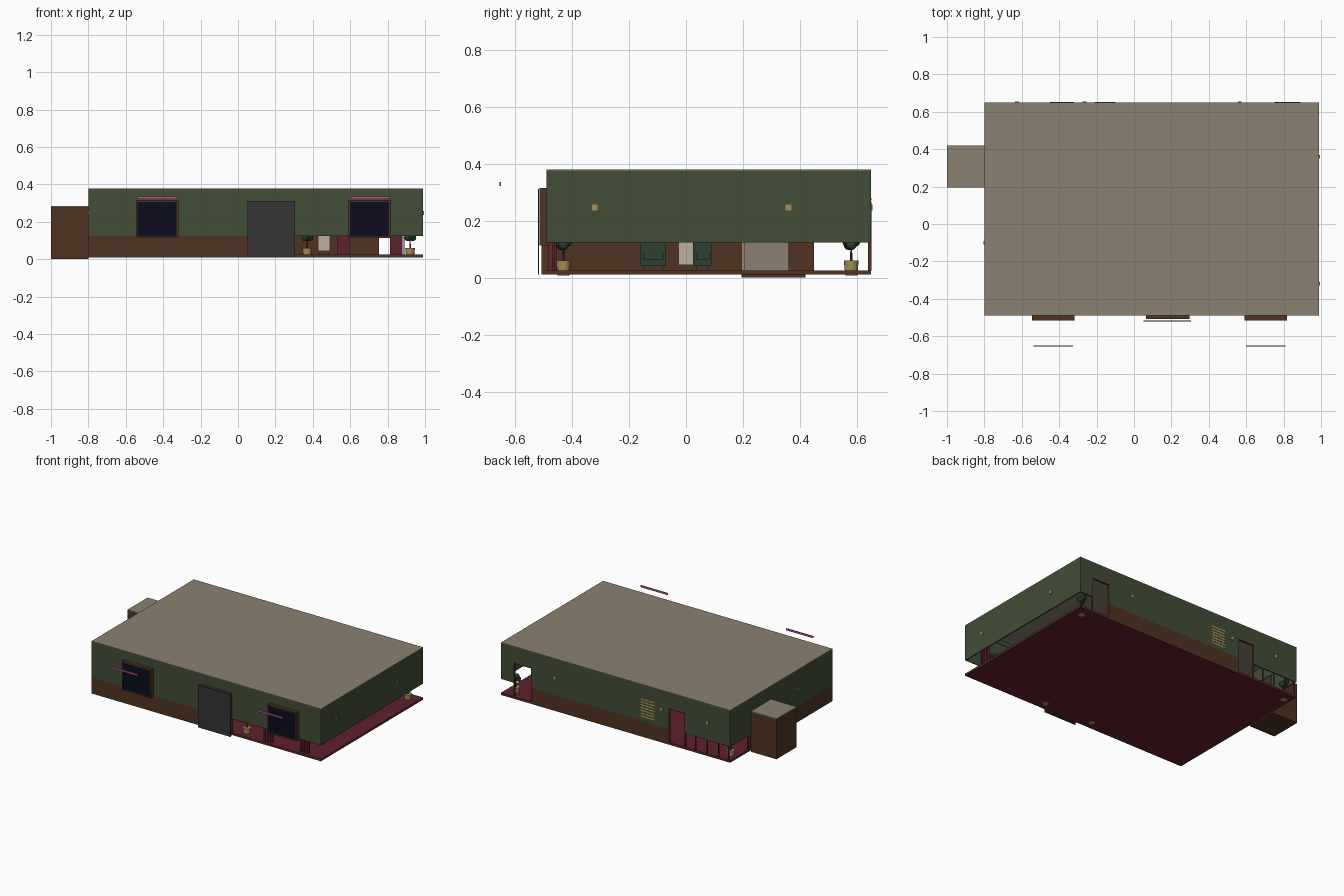
import bpy, bmesh, math
from mathutils import Matrix

if "Cube" in bpy.data.objects:
    bpy.data.objects.remove(bpy.data.objects["Cube"])


def lin(c):
    c /= 255
    return c / 12.92 if c <= 0.04045 else ((c + 0.055) / 1.055) ** 2.4


def mat(name, r, g, b):
    m = bpy.data.materials.new(name)
    m.diffuse_color = (lin(r), lin(g), lin(b), 1)
    m.use_nodes = True
    m.node_tree.nodes["Principled BSDF"].inputs["Base Color"].default_value = m.diffuse_color
    return m


BEIGE = mat("beige plaster", 139, 129, 112)
GREEN = mat("olive wall", 66, 77, 53)
BROWN = mat("brown wood", 80, 52, 34)
MAROON = mat("maroon carpet", 96, 32, 45)
CHAR = mat("charcoal door", 53, 53, 53)
NAVY = mat("navy glass", 12, 12, 32)
PINK = mat("pink neon", 190, 88, 140)
GOLD = mat("dull gold", 168, 143, 90)
LEAF = mat("dark leaf green", 44, 64, 50)
CREAM = mat("cream", 186, 176, 158)


def finish(name, bm, mats):
    me = bpy.data.meshes.new(name)
    bm.to_mesh(me)
    bm.free()
    for m in mats:
        me.materials.append(m)
    ob = bpy.data.objects.new(name, me)
    bpy.context.collection.objects.link(ob)
    return ob


def boxes(name, m, *bounds):
    """One object from boxes given as x0, x1, y0, y1, z0, z1."""
    bm = bmesh.new()
    for x0, x1, y0, y1, z0, z1 in bounds:
        M = Matrix.Translation(((x0 + x1) / 2, (y0 + y1) / 2, (z0 + z1) / 2)) \
            @ Matrix.Diagonal((x1 - x0, y1 - y0, z1 - z0, 1))
        bmesh.ops.create_cube(bm, size=1, matrix=M)
    return finish(name, bm, [m])


X0, X1, Y0, Y1 = -0.8, 0.99, -0.49, 0.65   # room outline
T = 0.008                                  # wall thickness
F, W, D, H = 0.025, 0.123, 0.265, 0.375    # floor, wainscot, doorway, wall top

# Floor: carpet top and underside, brown rim
floor = boxes("floor", BROWN, (X0, X1, Y0, Y1, 0.01, F))
floor.data.materials.append(MAROON)
for p in floor.data.polygons:
    p.material_index = 1 if abs(p.normal.z) > 0.5 else 0

# Roof
boxes("roof", BEIGE, (X0, X1, Y0, Y1, H, 0.379))

# Upper green walls, with two back doorways and the alcove opening
boxes("front_wall", GREEN, (X0, X1, Y0, Y0 + T, W, H))
boxes("right_wall", GREEN, (X1 - T, X1, Y0, Y1, W, H))
boxes("back_wall", GREEN,
      (X0, -0.45, Y1 - T, Y1, W, H), (-0.45, -0.32, Y1 - T, Y1, D, H),
      (-0.32, 0.75, Y1 - T, Y1, W, H), (0.75, 0.89, Y1 - T, Y1, D, H),
      (0.89, X1, Y1 - T, Y1, W, H))
boxes("left_wall", GREEN,
      (X0, X0 + T, Y0, 0.2, W, H), (X0, X0 + T, 0.2, 0.415, 0.28, H),
      (X0, X0 + T, 0.415, Y1, W, H))

# Brown lower walls
boxes("wainscot", BROWN,
      (X0, 0.07, Y0, Y0 + T, F, W), (-0.32, 0.75, Y1 - T, Y1, F, W),
      (X0, X0 + T, Y0, 0.2, F, W), (X0, X0 + T, 0.36, 0.45, F, W))

# Back doorway frames
for x0, x1 in ((-0.45, -0.32), (0.75, 0.89)):
    a, b = Y1 - 0.012, Y1 + 0.001
    boxes("doorway_frame", BROWN, (x0, x0 + 0.005, a, b, F, D), (x1 - 0.005, x1, a, b, F, D),
          (x0, x1, a, b, D - 0.005, D))

# Thin posts in the open back corner
boxes("back_posts", BROWN, *[(x, x + 0.006, Y1 - T, Y1, F, W) for x in (-0.53, -0.62, -0.71, -0.79)])

# Alcove on the left
boxes("alcove_walls", BROWN, (-1, -0.994, 0.195, 0.42, 0, 0.28),
      (-1, X0, 0.195, 0.201, 0, 0.28), (-1, X0, 0.414, 0.42, 0, 0.28),
      (-1, X0, 0.195, 0.42, 0, 0.01))
boxes("alcove_roof", BEIGE, (-1, X0, 0.195, 0.42, 0.28, 0.285))
boxes("alcove_lining", BEIGE, (-0.994, -0.99, 0.201, 0.414, 0.01, 0.28))
boxes("alcove_trim", GOLD, (X0 + T, X0 + 0.014, 0.195, 0.205, F, 0.28))

# Front door
boxes("door_frame", BROWN, (0.065, 0.298, -0.508, Y0 + T, 0.01, 0.305))
boxes("front_door", CHAR, (0.052, 0.305, -0.52, -0.516, 0.01, 0.31))

# Windows, curtains and neon bars
for c in (-0.432, 0.704):
    a, b = -0.515, Y0 + T
    boxes("window_frame", BROWN,
          (c - 0.114, c - 0.104, a, b, 0.113, 0.315), (c + 0.104, c + 0.114, a, b, 0.113, 0.315),
          (c - 0.104, c + 0.104, a, b, 0.113, 0.122), (c - 0.104, c + 0.104, a, b, 0.306, 0.315))
    boxes("window_glass", NAVY, (c - 0.104, c + 0.104, -0.509, -0.482, 0.122, 0.306))
    boxes("neon_bar", PINK, (c - 0.105, c + 0.105, -0.655, -0.649, 0.322, 0.335))
    boxes("curtain_rod", GOLD, (c - 0.18, c + 0.18, -0.464, -0.46, 0.33, 0.335))
    for s in (-1, 1):  # pleated cloth on both sides
        m = c + s * 0.142
        boxes("curtain", MAROON, *[(m - 0.033 + i * 0.011, m - 0.022 + i * 0.011,
                                    -0.47 + 0.006 * (i % 2), -0.46 + 0.006 * (i % 2), F, 0.33)
                                   for i in range(6)])

# Wall lamps passing through the walls
for y in (-0.32, 0.36):
    boxes("wall_lamp", GOLD, (X1 - 0.02, X1 + 0.005, y - 0.01, y + 0.01, 0.235, 0.257))
for x in (-0.625, -0.265, 0.565):
    boxes("wall_lamp", GOLD, (x - 0.01, x + 0.01, Y1 - 0.02, Y1 + 0.005, 0.235, 0.257))
boxes("wall_lamp", GOLD, (X0 - 0.005, X0 + 0.02, -0.11, -0.09, 0.235, 0.257))

# Slatted panel on the back wall and cream panels inside
boxes("back_slats", GOLD, *[(-0.21, -0.1, Y1, Y1 + 0.001, 0.15 + i * 0.02, 0.16 + i * 0.02)
                            for i in range(7)])
boxes("cream_panels", CREAM, (0.43, 0.49, Y1 - T - 0.004, Y1 - T, 0.045, 0.25),
      (X0 + T, X0 + T + 0.004, -0.025, 0.025, 0.045, 0.25))


# Potted plants
def plant(x, y):
    bm = bmesh.new()
    bmesh.ops.create_cone(bm, cap_ends=True, segments=16, radius1=0.021, radius2=0.026, depth=0.052,
                          matrix=Matrix.Translation((x, y, 0.034)))
    finish("plant_pot", bm, [GOLD])
    bm = bmesh.new()
    bmesh.ops.create_cone(bm, cap_ends=True, segments=8, radius1=0.004, radius2=0.003, depth=0.06,
                          matrix=Matrix.Translation((x, y, 0.088)))
    finish("plant_stem", bm, [BROWN])
    bm = bmesh.new()
    for i in range(5):
        a = i * math.tau / 5
        bmesh.ops.create_icosphere(bm, subdivisions=2, radius=0.019, matrix=Matrix.Translation(
            (x + 0.014 * math.cos(a), y + 0.014 * math.sin(a), 0.115 + 0.012 * (i % 3))))
    finish("plant_leaves", bm, [LEAF])


for x, y in ((0.37, -0.43), (-0.01, -0.43), (0.92, 0.58), (-0.755, 0.58)):
    plant(x, y)

# Green armchairs
for y, h in ((-0.115, 0.045), (0.058, 0.032)):
    x = 0.1
    boxes("armchair", LEAF, (x - 0.045, x + 0.045, y - h, y + h, 0.04, 0.065),
          (x - 0.045, x - 0.03, y - h, y + h, 0.065, 0.135),
          (x - 0.03, x + 0.04, y - h, y - h + 0.01, 0.065, 0.085),
          (x - 0.03, x + 0.04, y + h - 0.01, y + h, 0.065, 0.085))
    boxes("armchair_base", BROWN, (x - 0.03, x + 0.03, y - h + 0.01, y + h - 0.01, F, 0.04))
